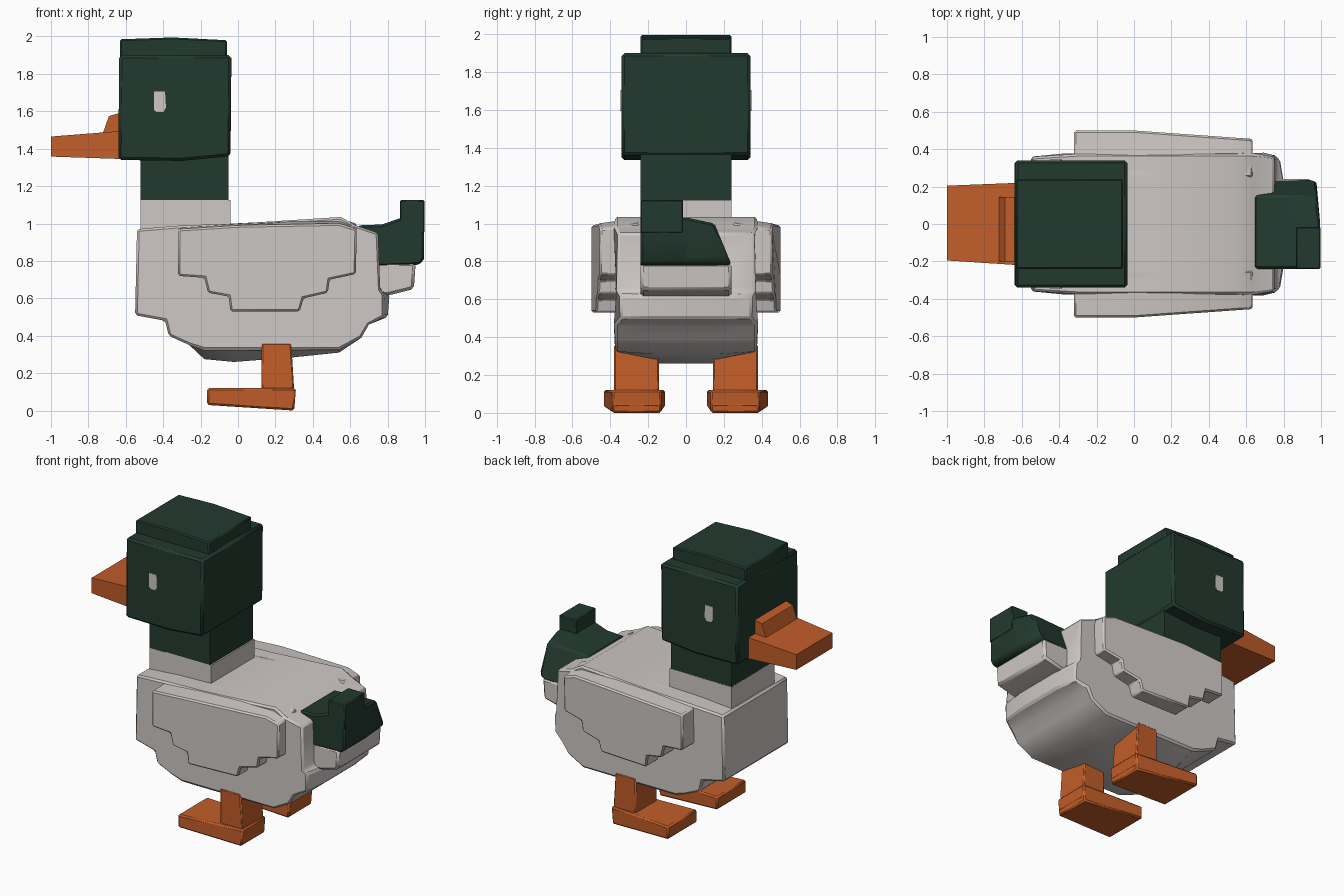
import bpy, bmesh, math


def material(name, r, g, b):
    m = bpy.data.materials.new(name)
    m.diffuse_color = (r, g, b, 1)
    return m


GREEN = material("dark green", 0.016, 0.042, 0.029)
WHITE = material("warm white", 0.62, 0.58, 0.56)
ORANGE = material("orange", 0.54, 0.11, 0.022)


def loft(name, rings, mat, bevel=0.015):
    """Closed solid through rings of matching points."""
    bm = bmesh.new()
    vs = [[bm.verts.new(p) for p in ring] for ring in rings]
    n = len(vs[0])
    for a, b in zip(vs, vs[1:]):
        for i in range(n):
            j = (i + 1) % n
            bm.faces.new((a[i], a[j], b[j], b[i]))
    bm.faces.new(vs[0])
    bm.faces.new(vs[-1])
    bmesh.ops.recalc_face_normals(bm, faces=bm.faces)
    me = bpy.data.meshes.new(name)
    bm.to_mesh(me)
    bm.free()
    me.materials.append(mat)
    ob = bpy.data.objects.new(name, me)
    bpy.context.collection.objects.link(ob)
    if bevel:
        mod = ob.modifiers.new("soft edges", 'BEVEL')
        mod.width = bevel
        mod.segments = 1
        mod.limit_method = 'ANGLE'
        mod.angle_limit = math.radians(40)
    bpy.ops.object.select_all(action='DESELECT')
    ob.select_set(True)
    bpy.context.view_layer.objects.active = ob
    bpy.ops.object.shade_smooth_by_angle(angle=math.radians(50))
    return ob


def prism(name, profile, y0, y1, mat, bevel=0.015):
    """Side profile in x, z pushed from y0 to y1."""
    return loft(name, [[(x, y, z) for x, z in profile] for y in (y0, y1)], mat, bevel)


def box(name, x0, x1, y0, y1, z0, z1, mat, bevel=0.015):
    return prism(name, [(x0, z0), (x1, z0), (x1, z1), (x0, z1)], y0, y1, mat, bevel)


# Body: stepped side profile, belly rounded up toward the flanks
body_profile = [(-0.54, 0.97), (-0.55, 0.51), (-0.39, 0.48), (-0.37, 0.40),
                (-0.26, 0.35), (-0.18, 0.275), (-0.02, 0.26), (0.30, 0.285),
                (0.54, 0.31), (0.66, 0.39), (0.70, 0.46), (0.80, 0.50),
                (0.81, 0.62), (0.76, 0.65), (0.75, 0.95), (0.63, 0.99),
                (0.55, 1.035), (0.0, 1.0), (-0.30, 0.99)]


def body_ring(y):
    side = abs(y) > 0.3
    ring = []
    for x, z in body_profile:
        yy, zz, xx = y, z, x
        if side:
            if z < 0.36:
                zz = max(z, 0.325)
            if x < -0.5 or x > 0.7:
                yy = y * 0.96
            if x > 0.76 and z < 0.65:
                xx, yy = 0.78, y * 0.92
        ring.append((xx, yy, zz))
    return ring


loft("body", [body_ring(y) for y in (-0.375, -0.17, 0.17, 0.375)], WHITE, 0.012)
prism("tail_base", [(0.70, 0.60), (0.82, 0.62), (0.94, 0.65), (0.95, 0.79), (0.70, 0.79)],
      -0.24, 0.24, WHITE)

# Wings: stepped plates on both flanks
wing_profile = [(-0.32, 0.97), (-0.32, 0.72), (-0.18, 0.71), (-0.16, 0.63),
                (-0.05, 0.61), (-0.04, 0.53), (0.33, 0.53), (0.35, 0.60),
                (0.48, 0.63), (0.49, 0.70), (0.63, 0.73), (0.635, 0.97),
                (0.54, 1.0), (0.0, 0.99)]
for s, side in ((-1, "right"), (1, "left")):
    inner = [(x, s * 0.25, z + (0.03 if z > 0.9 and x > 0.1 else 0.012 if z > 0.9 else 0))
             for x, z in wing_profile]
    outer = [(x, s * (0.50 - 0.045 * max(0, x) / 0.63), z) for x, z in wing_profile]
    loft(side + "_wing", [inner, outer], WHITE, 0.01)

# Neck: white collar with green above
box("neck_collar", -0.52, -0.04, -0.24, 0.24, 0.93, 1.125, WHITE, 0)
box("neck", -0.52, -0.05, -0.24, 0.24, 1.12, 1.40, GREEN, 0)

# Head and crown
prism("head", [(-0.64, 1.34), (-0.30, 1.335), (-0.04, 1.36), (-0.035, 1.90), (-0.635, 1.90)],
      -0.34, 0.34, GREEN)
prism("crown", [(-0.63, 1.85), (-0.06, 1.85), (-0.06, 1.98), (-0.35, 1.995), (-0.63, 1.985)],
      -0.24, 0.24, GREEN, 0.008)

# Eyes: thin plates
for s, side in ((-1, "right"), (1, "left")):
    prism(side + "_eye", [(-0.45, 1.61), (-0.435, 1.595), (-0.40, 1.595), (-0.385, 1.62),
                          (-0.39, 1.705), (-0.45, 1.705)], s * 0.338, s * 0.345, WHITE, 0)

# Beak: tapered bill with a raised bridge
loft("beak", [[(-0.62, -0.22, 1.345), (-0.62, 0.22, 1.345), (-0.62, 0.22, 1.495), (-0.62, -0.22, 1.495)],
              [(-1.0, -0.195, 1.358), (-1.0, 0.205, 1.358), (-1.0, 0.205, 1.465), (-1.0, -0.195, 1.465)]],
     ORANGE, 0)
prism("beak_bridge", [(-0.73, 1.46), (-0.62, 1.46), (-0.62, 1.595), (-0.69, 1.575), (-0.72, 1.49)],
      -0.20, 0.145, ORANGE, 0)

# Green tail with its curled tip off to one side
tail = [(0.64, 0.99), (0.66, 0.78), (0.75, 0.77), (0.97, 0.78), (0.995, 0.81),
        (0.995, 1.03), (0.87, 1.03), (0.77, 0.995)]
loft("tail", [[(x, -0.24, z) for x, z in tail],
              [(x, 0.01, z) for x, z in tail],
              [(x - (0.02 if x > 0.9 else 0), 0.15 if z > 0.9 else 0.235, min(z, 1.0))
               for x, z in tail]], GREEN, 0.012)
box("tail_tip", 0.865, 0.998, -0.24, -0.015, 0.95, 1.125, GREEN, 0.006)

# Legs and feet, feet widening toward the toes
for s, side in ((-1, "right"), (1, "left")):
    loft(side + "_leg", [[(x, s * y, 0.03) for x, y in ((0.125, 0.14), (0.305, 0.14), (0.305, 0.38), (0.125, 0.38))],
                         [(x, s * y, 0.36) for x, y in ((0.125, 0.145), (0.285, 0.145), (0.285, 0.38), (0.125, 0.38))]],
         ORANGE, 0.008)
    loft(side + "_foot", [[(0.30, s * 0.13, 0.0), (0.30, s * 0.39, 0.0), (0.31, s * 0.39, 0.12), (0.31, s * 0.13, 0.12)],
                          [(-0.165, s * 0.11, 0.03), (-0.165, s * 0.435, 0.03), (-0.165, s * 0.435, 0.12), (-0.165, s * 0.11, 0.12)]],
         ORANGE, 0.01)
